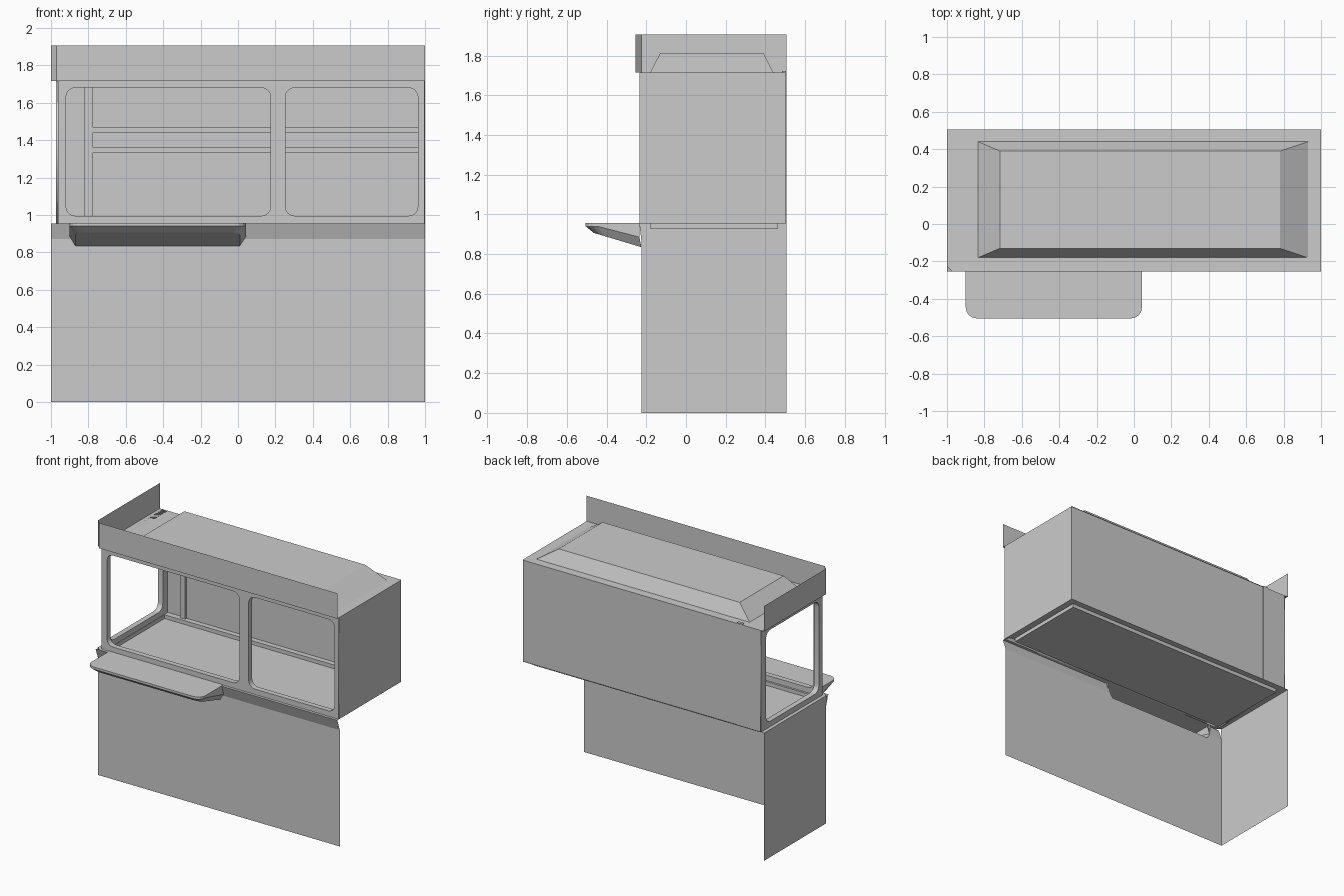
import bpy
from math import sin, cos, pi

if "Cube" in bpy.data.objects:
    bpy.data.objects.remove(bpy.data.objects["Cube"])

BACK, FRONT = 0.505, -0.255


def mesh_obj(name, verts, faces):
    me = bpy.data.meshes.new(name)
    me.from_pydata(verts, [], faces)
    me.update()
    ob = bpy.data.objects.new(name, me)
    bpy.context.collection.objects.link(ob)
    return ob


def box(name, x, y, z):
    v = [(a, b, c) for a in x for b in y for c in z]
    f = [(0, 1, 3, 2), (4, 6, 7, 5), (0, 4, 5, 1), (2, 3, 7, 6), (0, 2, 6, 4), (1, 5, 7, 3)]
    return mesh_obj(name, v, f)


def wall(name, path, z0, z1):
    """Single-sheet wall standing on a plan path."""
    n = len(path)
    v = [(x, y, z) for z in (z0, z1) for x, y in path]
    return mesh_obj(name, v, [(i, i + 1, n + i + 1, n + i) for i in range(n - 1)])


def arc(cx, cy, r, start, n=4):
    return [(cx + r * cos(start + pi / 2 * i / n), cy + r * sin(start + pi / 2 * i / n)) for i in range(n + 1)]


def rounded(x0, x1, y0, y1, r):
    return (arc(x1 - r, y1 - r, r, 0) + arc(x0 + r, y1 - r, r, pi / 2)
            + arc(x0 + r, y0 + r, r, pi) + arc(x1 - r, y0 + r, r, 1.5 * pi))


def frame(name, outer, holes, loc, rot):
    """Thick panel with rounded window openings."""
    x0, x1, y0, y1 = outer
    cu = bpy.data.curves.new(name, 'CURVE')
    cu.dimensions, cu.fill_mode, cu.extrude = '2D', 'BOTH', 0.02
    for loop in [[(x0, y0), (x1, y0), (x1, y1), (x0, y1)]] + [rounded(*h, 0.05) for h in holes]:
        sp = cu.splines.new('POLY')
        sp.points.add(len(loop) - 1)
        for p, (a, b) in zip(sp.points, loop):
            p.co = (a, b, 0, 1)
        sp.use_cyclic_u = True
    ob = bpy.data.objects.new(name, cu)
    ob.location, ob.rotation_euler = loc, rot
    bpy.context.collection.objects.link(ob)
    bpy.ops.object.select_all(action='DESELECT')
    ob.select_set(True)
    bpy.context.view_layer.objects.active = ob
    bpy.ops.object.convert(target='MESH')


def stepped_plate(name, z, base, top, z_top):
    """Plate with one cut corner and a raised or sunken tapered middle."""
    outer = [(-1, -0.225), (-0.97, FRONT), (1, FRONT), (1, BACK), (-1, BACK)]

    def rect(x0, x1, y0, y1):
        return [(x0, y0), (x1, y0), (x1, y1), (x0, y1)]
    v = [(x, y, z) for x, y in outer + rect(*base)] + [(x, y, z_top) for x, y in rect(*top)]
    f = [(0, 1, 5), (1, 2, 6, 5), (2, 3, 7, 6), (3, 4, 8, 7), (4, 0, 5, 8), (9, 10, 11, 12)]
    f += [(5 + i, 5 + (i + 1) % 4, 9 + (i + 1) % 4, 9 + i) for i in range(4)]
    return mesh_obj(name, v, f)


# lower panels: front with a cutout under the shelf, flared top strips, left side
mesh_obj("lower_front_panel",
         [(x, -0.225, z) for x, z in [(-1, 0), (1, 0), (1, 0.87), (0.03, 0.87), (0.01, 0.835),
                                      (-0.87, 0.835), (-0.89, 0.87), (-1, 0.87)]], [tuple(range(8))])
for side, a, b in (("left", -1, -0.89), ("right", 0.03, 1)):
    mesh_obj("flared_strip_" + side, [(a, -0.225, 0.87), (b, -0.225, 0.87), (b, FRONT, 0.955), (a, FRONT, 0.955)],
             [(0, 1, 2, 3)])
mesh_obj("lower_side_panel",
         [(-1, y, z) for y, z in [(BACK, 0), (-0.225, 0), (-0.225, 0.87), (-0.235, 0.955), (BACK, 0.955)]],
         [(0, 1, 2, 3, 4)])

# floor pan and roof
stepped_plate("floor_pan", 0.955, (-0.93, 0.95, -0.18, 0.46), (-0.93, 0.95, -0.18, 0.46), 0.927)
stepped_plate("roof", 1.715, (-0.834, 0.93, -0.18, 0.44), (-0.717, 0.78, -0.13, 0.39), 1.813)

# right and back walls
wall("upper_walls", [(1, -0.235), (1, 0.5), (-0.775, 0.5), (-0.775, BACK), (-0.97, BACK)], 0.955, 1.715)

# window frames
Z = (0.995, 1.68)
frame("front_window_frame", (-0.963, 0.998, 0.955, 1.715), [(-0.92, 0.175, *Z), (0.253, 0.962, *Z)],
      (0, -0.215, 0), (pi / 2, 0, 0))
frame("left_window_frame", (-0.225, 0.503, 0.955, 1.715), [(-0.18, 0.445, *Z)],
      (-0.954, 0, 0), (pi / 2, 0, pi / 2))

# back post and rails
box("back_post", (-0.82, -0.775), (0.483, 0.504), (0.955, 1.722))
for i, (z0, z1) in enumerate([(1.335, 1.36), (1.44, 1.467)]):
    box(f"back_rail_{i + 1}", (-0.775, 0.998), (0.485, 0.5), (z0, z1))

# sign band around the top
wall("sign_band", [(-1, BACK), (-1, -0.225), (-0.97, FRONT), (1, FRONT)], 1.715, 1.905)


# serving shelf: rounded top tapering down to a sloped underside, open at the back
def u_path(x0, x1, y0, y1, r):
    return [(x0, y1)] + arc(x0 + r, y0 + r, r, pi) + arc(x1 - r, y0 + r, r, 1.5 * pi) + [(x1, y1)]


top = u_path(-0.9, 0.043, -0.505, -0.235, 0.06)
low = u_path(-0.87, 0.01, -0.465, -0.225, 0.05)
n = len(top)
verts = [(x, y, 0.957) for x, y in top] + [(x, y, 0.94 - 0.26 * max(0, y + 0.445)) for x, y in top]
verts += [(x, y, 0.835 + (-0.225 - y) * 0.3) for x, y in low]
faces = [tuple(range(n)), tuple(reversed(range(2 * n, 3 * n)))]
faces += [(r * n + i, (r + 1) * n + i, (r + 1) * n + i + 1, r * n + i + 1) for r in (0, 1) for i in range(n - 1)]
mesh_obj("serving_shelf", verts, faces)
